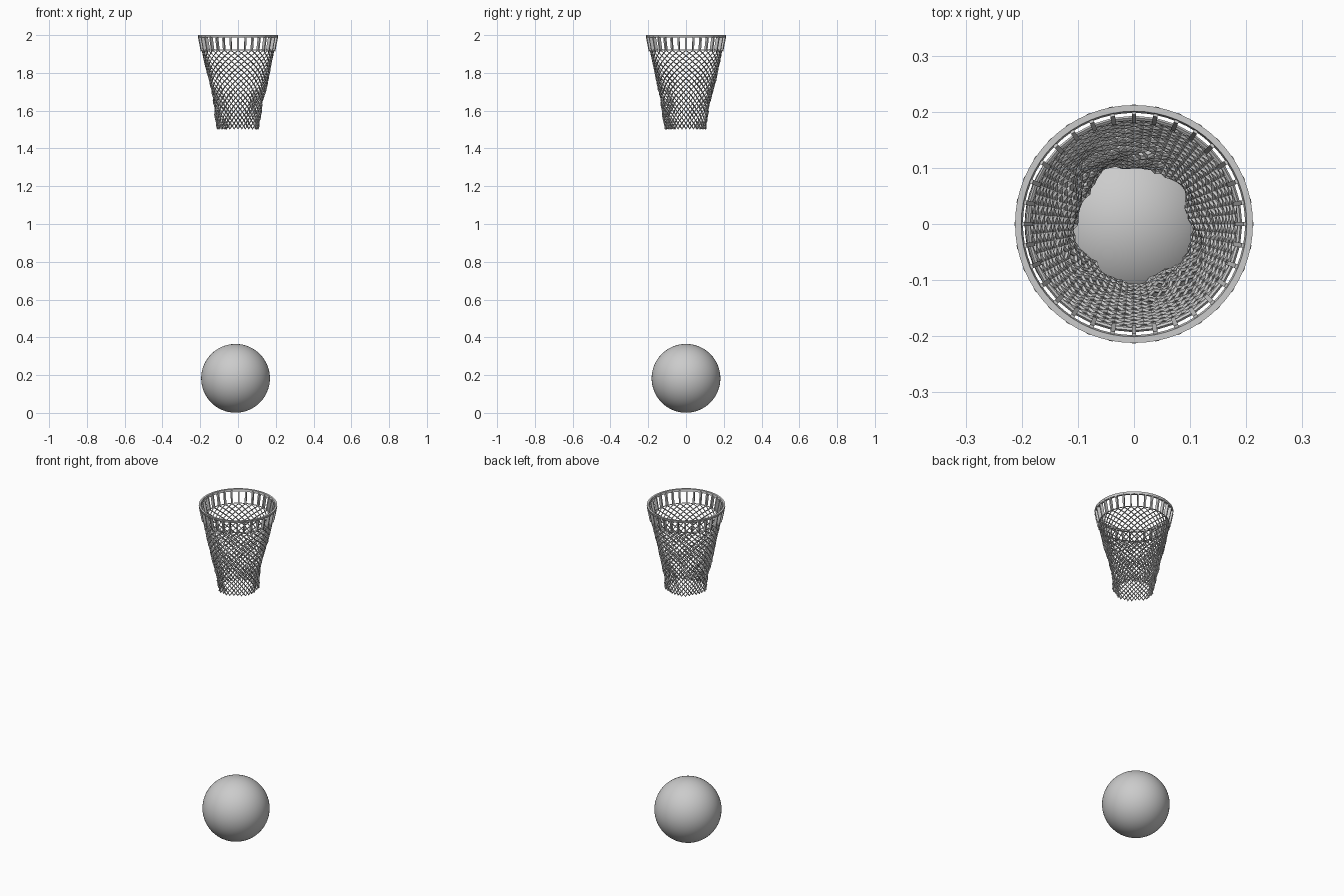
import bpy, bmesh, math, random
from mathutils import Vector, Matrix

random.seed(4)
old = bpy.data.objects.get("Cube")
if old:
    bpy.data.objects.remove(old, do_unlink=True)

grey = bpy.data.materials.new("plain grey")
grey.use_nodes = True
colour = (0.6, 0.6, 0.6, 1)
grey.diffuse_color = colour
grey.node_tree.nodes["Principled BSDF"].inputs["Base Color"].default_value = colour

LOOPS = 32          # hanging loops around the rim
ROWS = 28           # half-diamond rows down the net
TOP, NET_TOP, BOTTOM = 2.0, 1.92, 1.5
PROFILE = [(2.0, 0.207), (1.92, 0.189), (1.8, 0.163), (1.65, 0.127), (1.56, 0.111), (1.5, 0.105)]


def radius_at(z):
    for (z1, r1), (z2, r2) in zip(PROFILE, PROFILE[1:]):
        if z >= z2:
            return r2 + (r1 - r2) * (z - z2) / (z1 - z2)
    return PROFILE[-1][1]


def polar(r, a, z):
    return Vector((r * math.cos(a), r * math.sin(a), z))


def finish(name, bm):
    bmesh.ops.recalc_face_normals(bm, faces=bm.faces)
    mesh = bpy.data.meshes.new(name)
    bm.to_mesh(mesh)
    bm.free()
    mesh.materials.append(grey)
    obj = bpy.data.objects.new(name, mesh)
    bpy.context.collection.objects.link(obj)
    return obj


# Ball
bm = bmesh.new()
bmesh.ops.create_uvsphere(bm, u_segments=64, v_segments=32, radius=0.182)
bmesh.ops.translate(bm, verts=bm.verts, vec=(-0.013, 0, 0.183))
for face in bm.faces:
    face.smooth = True
finish("ball", bm)

# Rim band, a square section spun round the axis
bm = bmesh.new()
section = [(0.201, TOP), (0.212, TOP), (0.209, TOP - 0.013), (0.198, TOP - 0.013)]
rings = [[bm.verts.new(polar(r, math.tau * i / 64, z)) for r, z in section] for i in range(64)]
for i, ring in enumerate(rings):
    nxt = rings[(i + 1) % 64]
    for k in range(4):
        bm.faces.new((ring[k], nxt[k], nxt[(k + 1) % 4], ring[(k + 1) % 4]))
finish("rim", bm)

# Straight hanging loops between rim and net
bm = bmesh.new()
top, low = Vector((0.204, 0, TOP - 0.006)), Vector((radius_at(NET_TOP), 0, NET_TOP - 0.004))
tilt = (top - low).to_track_quat('Z', 'Y').to_matrix().to_4x4()
for i in range(LOOPS):
    place = (Matrix.Rotation(math.tau * i / LOOPS, 4, 'Z') @ Matrix.Translation((top + low) / 2)
             @ tilt @ Matrix.Diagonal((0.008, 0.018, (top - low).length, 1)))
    bmesh.ops.create_cube(bm, size=1, matrix=place)
finish("hanging_loops", bm)

# Diamond net, loosely wrinkled toward the bottom
bm = bmesh.new()
grid = []
for j in range(ROWS + 1):
    t = j / ROWS
    z = NET_TOP + (BOTTOM + 0.004 - NET_TOP) * t
    row = []
    for i in range(LOOPS):
        a = math.tau * (i + 0.5 * (j % 2)) / LOOPS
        sag = 0.005 * math.sin(5 * a + 4 * t) + 0.003 * math.sin(9 * a - 11 * t)
        jitter = random.uniform(-0.003, 0.003)
        r = radius_at(z) + min(1, 1.6 * t) * (sag + jitter)
        row.append(bm.verts.new(polar(r, a, z)))
    grid.append(row)
for j in range(ROWS - 1):
    for i in range(LOOPS):
        left = i - 1 + j % 2
        right = (left + 1) % LOOPS
        bm.faces.new((grid[j][i], grid[j + 1][left], grid[j + 2][i], grid[j + 1][right]))
# Top cord joining the loops
for i in range(LOOPS):
    bm.faces.new((grid[0][i], grid[1][i], grid[0][(i + 1) % LOOPS]))
net = finish("net", bm)
wire = net.modifiers.new("strands", 'WIREFRAME')
wire.thickness = 0.008
wire.use_even_offset = False
wire.use_boundary = True
